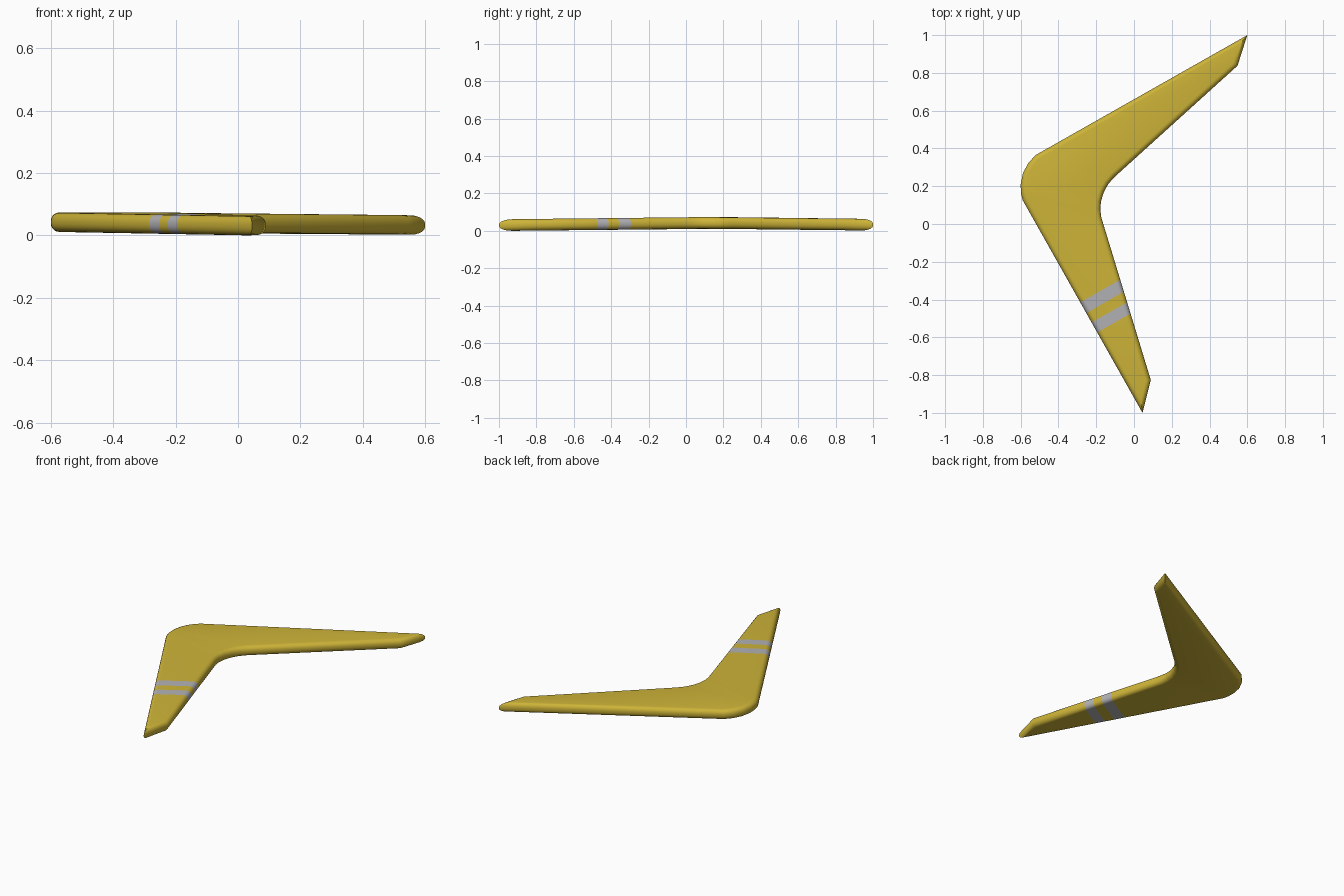
import bpy, bmesh
from mathutils import Vector

if "Cube" in bpy.data.objects:
    bpy.data.objects.remove(bpy.data.objects["Cube"])

THICK = 0.062

def material(name, rgb):
    m = bpy.data.materials.new(name)
    m.diffuse_color = (*rgb, 1)
    m.use_nodes = True
    m.node_tree.nodes["Principled BSDF"].inputs["Base Color"].default_value = m.diffuse_color
    return m

# Plan outline: far tip, inner elbow, near tip, outer elbow
outline = [(0.60, 1.0), (0.548, 0.838), (-0.103, 0.249), (-0.136, 0.212),
           (-0.16, 0.168), (-0.175, 0.12), (-0.178, 0.075), (-0.173, 0.035),
           (-0.161, -0.005), (0.089, -0.826), (0.045, -1.0), (-0.59, 0.127),
           (-0.599, 0.165), (-0.6, 0.21), (-0.588, 0.27), (-0.56, 0.322),
           (-0.521, 0.365)]

# Extruded slab with rounded rims
bm = bmesh.new()
face = bm.faces.new([bm.verts.new((x, y, 0)) for x, y in outline])
ext = bmesh.ops.extrude_face_region(bm, geom=[face])
bmesh.ops.translate(bm, vec=(0, 0, THICK),
                    verts=[g for g in ext["geom"] if isinstance(g, bmesh.types.BMVert)])
bmesh.ops.recalc_face_normals(bm, faces=bm.faces)
rims = [e for e in bm.edges if abs(e.verts[0].co.z - e.verts[1].co.z) < 1e-5]
bmesh.ops.bevel(bm, geom=rims, offset=0.027, segments=5, profile=0.5, affect='EDGES')

def cut(point, normal):
    bmesh.ops.bisect_plane(bm, geom=bm.verts[:] + bm.edges[:] + bm.faces[:],
                           plane_co=point, plane_no=normal, dist=1e-5)

# Stripe bands run square across the near arm
along = Vector((0.494, -0.869, 0)).normalized()
bands = [(0.220, 0.285), (0.342, 0.403)]
for band in bands:
    for d in band:
        cut(along * d, along)
for f in bm.faces:
    d = f.calc_center_median().dot(along)
    f.material_index = int(any(a < d < b for a, b in bands))

# Slight droop of both arms away from the elbow
elbow = Vector((-0.4, 0.14, 0))
across = Vector((0.265, 0.964, 0)).normalized()
cut(elbow, across)
for v in bm.verts:
    s = (v.co - elbow).dot(across)
    v.co.z -= s * 0.009 if s > 0 else -s * 0.0125
low = min(v.co.z for v in bm.verts)
bmesh.ops.translate(bm, vec=(0, 0, -low), verts=bm.verts)

mesh = bpy.data.meshes.new("boomerang")
bm.to_mesh(mesh)
bm.free()
obj = bpy.data.objects.new("boomerang", mesh)
bpy.context.collection.objects.link(obj)
mesh.materials.append(material("yellow", (0.62, 0.46, 0.04)))
mesh.materials.append(material("silver", (0.45, 0.45, 0.47)))

bpy.context.view_layer.objects.active = obj
obj.select_set(True)
bpy.ops.object.shade_smooth_by_angle(angle=0.6)
